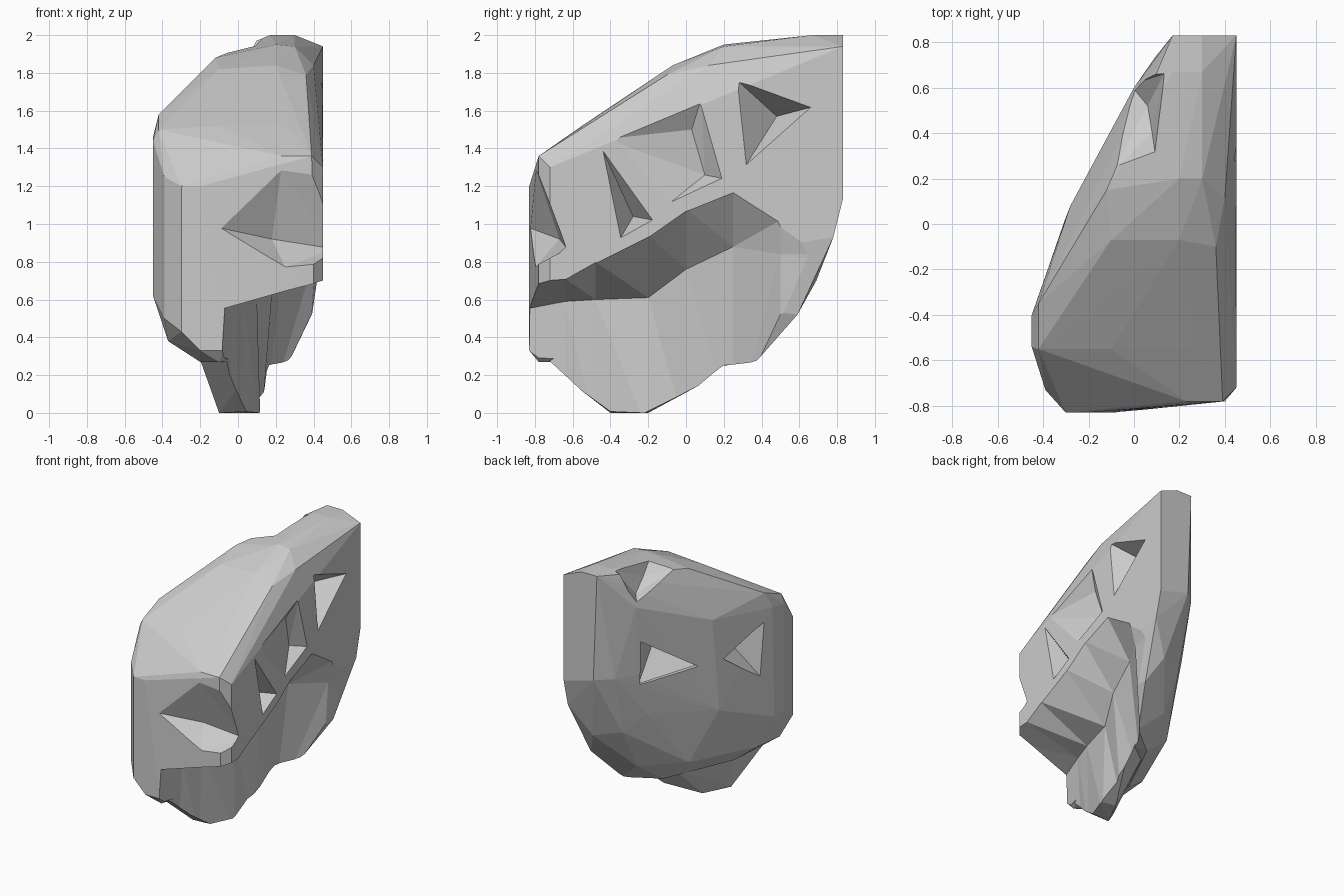
import bpy, bmesh
from mathutils import Vector


def finish(name, bm):
    bmesh.ops.triangulate(bm, faces=bm.faces[:])
    bmesh.ops.recalc_face_normals(bm, faces=bm.faces[:])
    mesh = bpy.data.meshes.new(name)
    bm.to_mesh(mesh)
    bm.free()
    ob = bpy.data.objects.new(name, mesh)
    bpy.context.collection.objects.link(ob)
    return ob


def hull(name, points):
    bm = bmesh.new()
    for p in points:
        bm.verts.new(p)
    bmesh.ops.convex_hull(bm, input=bm.verts[:])
    bmesh.ops.delete(bm, geom=[v for v in bm.verts if not v.link_faces], context='VERTS')
    return finish(name, bm)


def combine(target, tool, operation):
    tool.hide_render = True
    mod = target.modifiers.new(operation, 'BOOLEAN')
    mod.operation, mod.object, mod.solver = operation, tool, 'EXACT'
    bpy.context.view_layer.update()
    deps = bpy.context.evaluated_depsgraph_get()
    mesh = bpy.data.meshes.new_from_object(target.evaluated_get(deps))
    target.modifiers.clear()
    target.data = mesh
    bpy.data.objects.remove(tool)


def dent(target, corners, apexes, out):
    # faceted hollow: rim corners pulled outward, deep points inside
    out = Vector(out)
    pts = [Vector(c) + out * 0.01 for c in corners]
    pts += [p + out * 0.4 for p in pts] + [Vector(a) for a in apexes]
    combine(target, hull("dent_cutter", pts), 'DIFFERENCE')


# main boulder: front and left side
front = [(-.3, -.83, 1.2), (-.2, -.83, 1.2), (-.3, -.83, .43), (-.2, -.83, .33), (-.08, -.83, .33),
         (.23, -.78, 1.36), (.39, -.78, 1.36), (.4, -.78, .77), (.25, -.78, .74),
         (.45, -.72, 1.3), (.45, -.72, .7), (.4, -.78, .68), (-.1, -.78, .27), (-.2, -.7, .27),
         (-.39, -.73, 1.25), (-.39, -.73, .5)]
left = [(-.45, -.54, 1.44), (-.45, -.4, 1.46), (-.42, -.55, 1.5), (-.42, -.35, 1.58),
        (-.45, -.54, .62), (-.45, -.42, .62), (-.37, -.6, .38), (-.37, -.35, .4),
        (-.28, .08, 1.5), (-.3, .03, .8), (-.15, .18, .42), (-.2, -.3, .27)]
# crown and back
crown = [(-.12, .15, 1.88), (-.1, -.07, 1.82), (.2, -.07, 1.84), (.2, .2, 1.95), (.3, .2, 1.94),
         (.1, -.36, 1.63), (-.1, -.55, 1.52), (.25, -.55, 1.52), (.36, -.1, 1.79), (.4, .12, 1.84),
         (.4, -.38, 1.57)]
back = [(.17, .83, 2), (.3, .83, 2), (.17, .67, 2), (.3, .67, 2), (.45, .83, 1.94), (.45, .83, 1.13),
        (.2, .83, 1.2), (0, .6, 1.72), (0, .58, 1.2), (.09, .73, 1.2), (.45, .78, .93), (.3, .69, .7),
        (-.02, .5, .88), (.1, .62, .75), (.1, .45, .43), (.39, .59, .52), (.27, .37, .27),
        (.05, .2, .25), (.15, .2, .25)]
rock = hull("rock", front + left + crown + back)

# foot lump under the boulder
foot = hull("foot", [(-.1, -.4, 0), (.1, -.4, .01), (.12, -.22, 0), (0, -.2, 0), (.12, -.2, .06),
                     (.12, -.1, .12), (-.1, -.35, .03), (-.2, -.7, .28), (.1, -.75, .27),
                     (-.2, -.3, .32), (0, .15, .32), (.27, .3, .27), (.15, -.4, .4), (0, -.3, .5)])
combine(rock, foot, 'UNION')

# diagonal undercut below the right overhang: y, outer z, inner x, inner z, foot x
stations = [(-.9, .69, -.09, .54, -.09), (-.64, .71, -.02, .59, -.06), (-.48, .8, .03, .6, .01),
            (-.2, .94, .1, .61, .12), (0, 1.08, .19, .76, .12), (.25, 1.18, .25, .88, .13),
            (.5, 1.02, .41, .84, .35), (.75, .84, .455, .8, .45)]
bm = bmesh.new()
rings = [[bm.verts.new(p) for p in ((.6, y, zo), (.46, y, zo), (xi, y, zi), (xb, y, -.1), (.6, y, -.1))]
         for y, zo, xi, zi, xb in stations]
for a, b in zip(rings, rings[1:]):
    for i in range(5):
        j = (i + 1) % 5
        bm.faces.new((a[i], a[j], b[j], b[i]))
bm.faces.new(rings[0])
bm.faces.new(rings[-1][::-1])
combine(rock, finish("undercut_cutter", bm), 'DIFFERENCE')

# front hollow, open to the right side
dent(rock, [(-.1, -.82, .98), (.23, -.79, 1.3), (.5, -.79, 1.32), (.25, -.79, .77), (.5, -.79, .78)],
     [(.18, -.67, .92), (.5, -.63, .87)], (0, -1, 0))
# right side hollows
X = .45
dent(rock, [(X, -.45, 1.41), (X, -.17, 1.02), (X, -.35, .92)], [(.3, -.28, 1.04)], (1, 0, 0))
dent(rock, [(X, .26, 1.77), (X, .67, 1.62), (X, .31, 1.3)], [(.27, .48, 1.57)], (1, 0, 0))
dent(rock, [(X, -.42, 1.45), (X, .08, 1.66), (X, .2, 1.24), (X, -.1, 1.1)],
     [(.36, .1, 1.26), (.38, .03, 1.5)], (1, 0, 0))
# hollows on the sloping back left side
n = (-.9, .43, 0)
dent(rock, [(.02, .55, 1.45), (.02, .55, 1.12), (-.19, .16, 1.17)], [(.06, .32, 1.32)], n)
dent(rock, [(-.43, -.34, 1.38), (-.28, -.02, 1.18), (-.42, -.31, .95)], [(-.22, -.26, 1.15)], n)
# shallow step beside the back ridge
dent(rock, [(-.01, .61, 1.74), (-.08, .24, 1.9), (.14, .66, 1.98), (.1, .3, 1.95)],
     [(.06, .52, 1.78), (.08, .4, 1.86)], (-.6, .2, .77))

for poly in rock.data.polygons:
    poly.use_smooth = False
